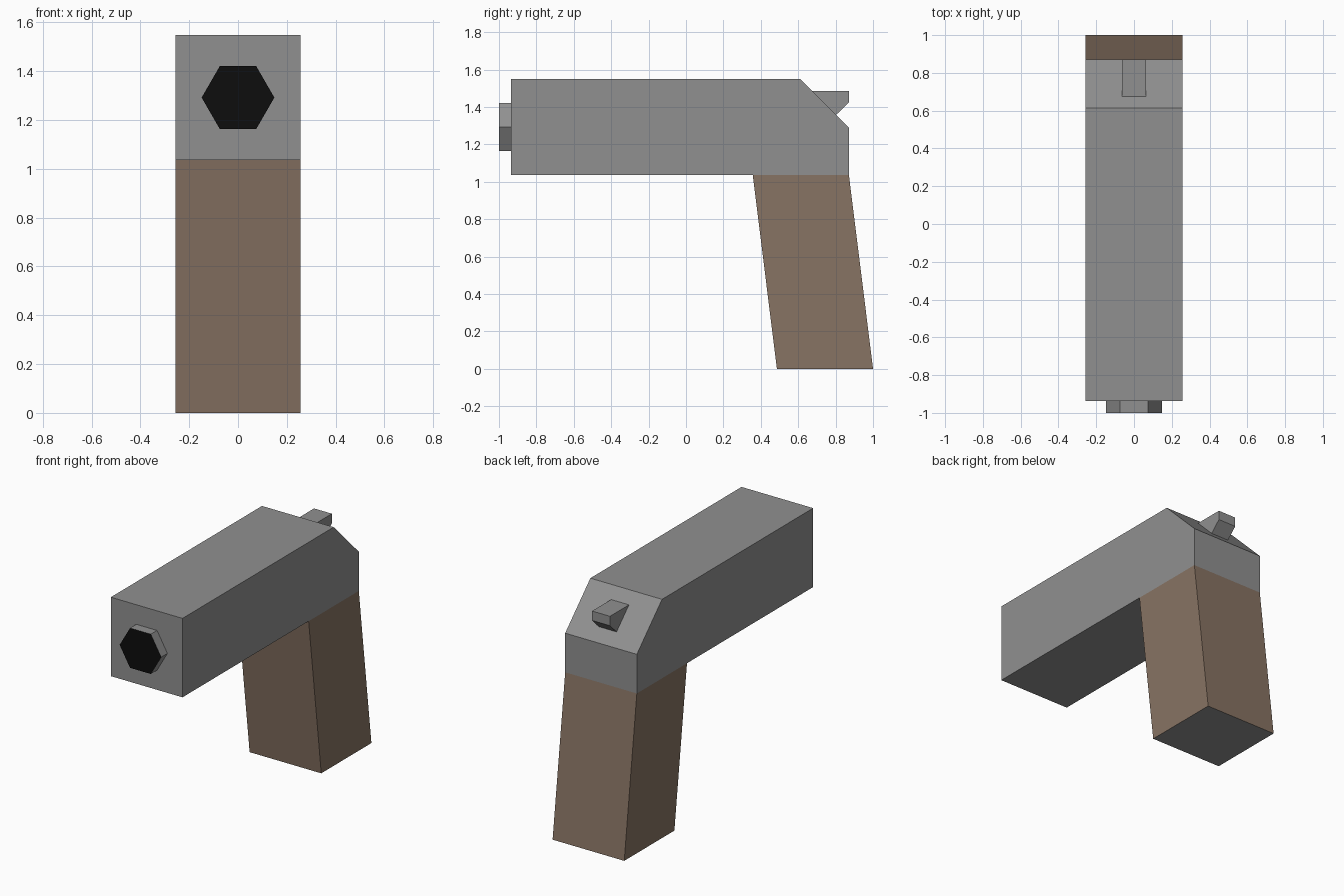
import bpy
import bmesh
import math

if "Cube" in bpy.data.objects:
    bpy.data.objects.remove(bpy.data.objects["Cube"])


def material(name, rgb):
    m = bpy.data.materials.new(name)
    m.diffuse_color = (*rgb, 1.0)
    m.use_nodes = True
    m.node_tree.nodes["Principled BSDF"].inputs["Base Color"].default_value = m.diffuse_color
    return m


grey = material("metal grey", (0.28, 0.28, 0.28))
brown = material("grip brown", (0.245, 0.172, 0.125))
black = material("bore black", (0.004, 0.004, 0.004))


def make(name, bottom, top, materials, rule=None, skip=None):
    """Closed prism between two matching loops; rule paints faces, skip drops hidden ones."""
    bm = bmesh.new()
    a = [bm.verts.new(p) for p in bottom]
    b = [bm.verts.new(p) for p in top]
    n = len(a)
    bm.faces.new(a[::-1])
    bm.faces.new(b)
    for i in range(n):
        j = (i + 1) % n
        bm.faces.new((a[i], a[j], b[j], b[i]))
    bmesh.ops.recalc_face_normals(bm, faces=bm.faces[:])
    if rule:
        for f in bm.faces:
            f.material_index = rule(f)
    if skip:
        hidden = [f for f in bm.faces if skip(f)]
        bmesh.ops.delete(bm, geom=hidden, context='FACES_ONLY')
    mesh = bpy.data.meshes.new(name)
    bm.to_mesh(mesh)
    bm.free()
    for m in materials:
        mesh.materials.append(m)
    obj = bpy.data.objects.new(name, mesh)
    bpy.context.collection.objects.link(obj)
    return obj


def side_profile(points, half):
    """The same (y, z) outline on the left and right sides."""
    return [[(x, y, z) for y, z in points] for x in (-half, half)]


W = 0.257       # half width of body and grip
JOIN = 1.036    # height where the grip meets the body
FRONT, BACK = -0.936, 0.871

# Body with chamfered rear corner
make("body", *side_profile([(FRONT, JOIN), (BACK, JOIN), (BACK, 1.29),
                            (0.613, 1.548), (FRONT, 1.548)], W), [grey])

# Raked grip with a grey base
make("grip", *side_profile([(0.486, 0), (1.0, 0), (BACK, JOIN), (0.357, JOIN)], W),
     [brown, grey],
     rule=lambda f: 1 if f.normal.z < -0.9 else 0,
     skip=lambda f: f.normal.z > 0.9)

# Hexagonal muzzle with a black front
ring = [(0.149 * math.cos(i * math.pi / 3), 1.292 + 0.149 * math.sin(i * math.pi / 3))
        for i in range(6)]
make("muzzle", [(x, -1.0, z) for x, z in ring], [(x, FRONT, z) for x, z in ring],
     [grey, black],
     rule=lambda f: 1 if f.normal.y < -0.9 else 0,
     skip=lambda f: f.normal.y > 0.9)

# Small hammer standing on the chamfer
make("hammer", *side_profile([(0.676, 1.485), (0.803, 1.358), (BACK, 1.424),
                              (BACK, 1.485)], 0.064), [grey],
     skip=lambda f: f.normal.y < -0.5)
